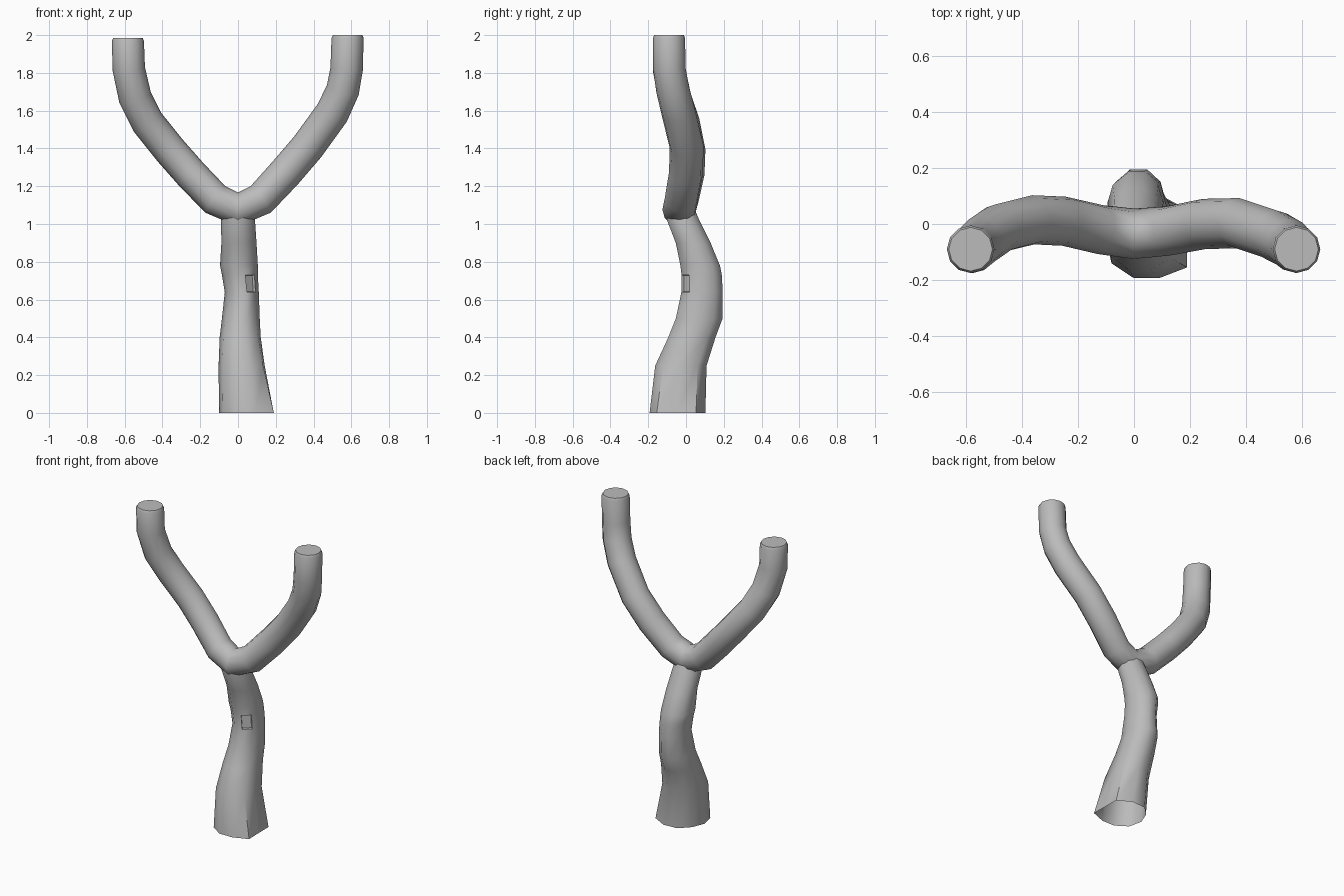
import bpy, bmesh
from math import sin, cos, pi, radians
from mathutils import Vector

cube = bpy.data.objects.get("Cube")
if cube:
    bpy.data.objects.remove(cube)

bark = bpy.data.materials.new("bark_grey")
bark.use_nodes = True
grey = (0.5, 0.5, 0.5, 1)
bark.diffuse_color = grey
bark.node_tree.nodes["Principled BSDF"].inputs["Base Color"].default_value = grey


def loft(bm, rings):
    """Skin a list of closed rings; returns vertex rings and face bands."""
    loops = [[bm.verts.new(p) for p in ring] for ring in rings]
    bands = []
    for a, b in zip(loops, loops[1:]):
        n = len(a)
        bands.append([bm.faces.new((a[i], a[(i + 1) % n], b[(i + 1) % n], b[i]))
                      for i in range(n)])
    return loops, bands


def finish(name, bm):
    bmesh.ops.recalc_face_normals(bm, faces=bm.faces)
    mesh = bpy.data.meshes.new(name)
    bm.to_mesh(mesh)
    bm.free()
    obj = bpy.data.objects.new(name, mesh)
    bpy.context.collection.objects.link(obj)
    mesh.materials.append(bark)
    bpy.ops.object.select_all(action="DESELECT")
    obj.select_set(True)
    bpy.context.view_layer.objects.active = obj
    bpy.ops.object.shade_smooth_by_angle(angle=radians(50))
    return obj


# Handle: z, centre x, centre y, half width, half depth, share of the root shape
handle_sections = [
    (0.00, 0.045, -0.05, 0.150, 0.150, 1.0),
    (0.25, 0.020, -0.03, 0.125, 0.140, 0.6),
    (0.40, 0.012, 0.03, 0.110, 0.130, 0.3),
    (0.50, 0.015, 0.07, 0.100, 0.130, 0.0),
    (0.64, 0.020, 0.085, 0.090, 0.115, 0.0),
    (0.73, 0.010, 0.083, 0.095, 0.112, 0.0),
    (0.78, 0.005, 0.075, 0.100, 0.110, 0.0),
    (0.90, 0.005, 0.038, 0.093, 0.097, 0.0),
    (1.02, 0.000, -0.015, 0.090, 0.090, 0.0),
    (1.10, 0.000, -0.03, 0.070, 0.070, 0.0),
]
# Angular outline of the cut root end
root_shape = [0.95, 1.17, 1.07, 1.03, 0.93, 0.97, 1.03, 1.0, 1.0, 1.19]


def handle_ring(z, cx, cy, rx, ry, share):
    ring = []
    for i, f in enumerate(root_shape):
        a = 2 * pi * i / len(root_shape)
        k = 1 + share * (f - 1)
        ring.append((cx + rx * k * cos(a), cy + ry * k * sin(a), z))
    return ring


bm = bmesh.new()
loops, bands = loft(bm, [handle_ring(*s) for s in handle_sections])
bm.faces.new(loops[-1])
# Small notch cut into the front left of the handle
bm.normal_update()
bmesh.ops.inset_individual(bm, faces=[bands[4][8]], thickness=0.004, depth=-0.015)
finish("handle", bm)

# Fork: one bent tube from right tip to left tip (x, y, z, radius)
right_arm = [
    (-0.583, -0.09, 1.985, 0.078), (-0.583, -0.09, 1.97, 0.085),
    (-0.578, -0.09, 1.82, 0.086), (-0.545, -0.06, 1.67, 0.088),
    (-0.48, -0.015, 1.54, 0.088), (-0.36, 0.015, 1.39, 0.088),
    (-0.25, 0.01, 1.265, 0.088), (-0.12, -0.02, 1.13, 0.088),
]
left_arm = [
    (0.12, -0.025, 1.13, 0.088), (0.25, 0.0, 1.27, 0.09),
    (0.37, 0.003, 1.41, 0.09), (0.50, -0.04, 1.59, 0.09),
    (0.555, -0.07, 1.71, 0.088), (0.575, -0.088, 1.82, 0.086),
    (0.58, -0.09, 1.985, 0.085), (0.58, -0.09, 2.0, 0.078),
]
path = right_arm + [(0, -0.035, 1.077, 0.09)] + left_arm
points = [Vector(p[:3]) for p in path]
rings = []
for i, p in enumerate(path):
    before = points[max(i - 1, 0)]
    after = points[min(i + 1, len(points) - 1)]
    t = (after - before).normalized()
    if i < 2 or i > len(path) - 3:      # level tips
        t = Vector((0, 0, -1 if i < 2 else 1))
    up = t.cross(Vector((0, 1, 0))).normalized()
    side = up.cross(t)
    rings.append([points[i] + p[3] * (cos(a) * side + sin(a) * up)
                  for a in (2 * pi * k / 12 for k in range(12))])

bm = bmesh.new()
loops, bands = loft(bm, rings)
bm.faces.new(loops[0])
bm.faces.new(loops[-1])
finish("fork_arms", bm)
